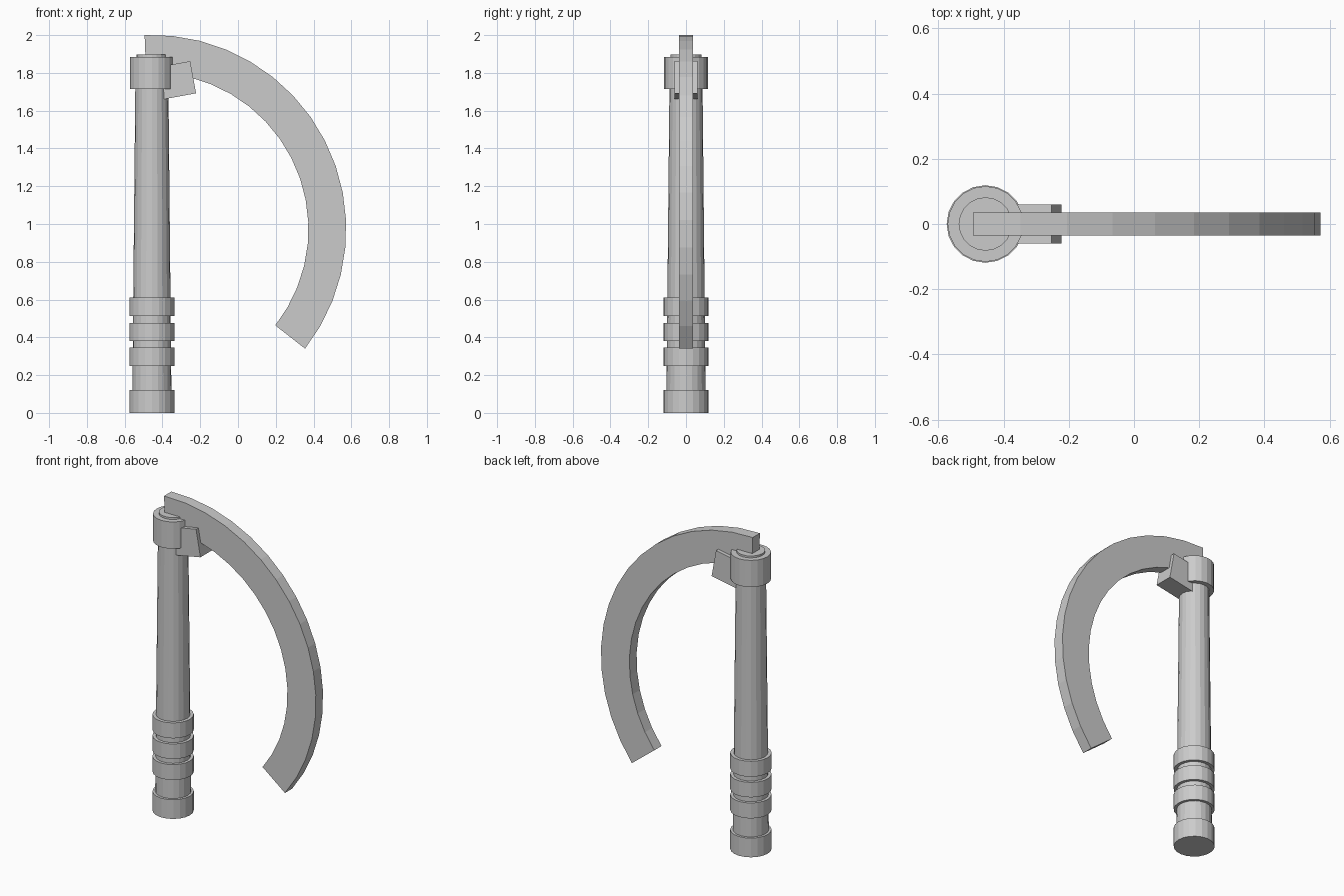
import bpy, bmesh
from math import radians, sin, cos

if "Cube" in bpy.data.objects:
    bpy.data.objects.remove(bpy.data.objects["Cube"])

AXIS_X = -0.456
SIDES = 20


def cylinder(name, z0, z1, r0, r1=None):
    r1 = r0 if r1 is None else r1
    bpy.ops.mesh.primitive_cone_add(vertices=SIDES, radius1=r0, radius2=r1, depth=z1 - z0,
                                    location=(AXIS_X, 0, (z0 + z1) / 2))
    bpy.context.object.name = name


def prism(name, outline, half):
    """Extrude an x-z outline along y, symmetric about y = 0."""
    bm = bmesh.new()
    face = bm.faces.new([bm.verts.new((x, -half, z)) for x, z in outline])
    ext = bmesh.ops.extrude_face_region(bm, geom=[face])
    moved = [v for v in ext["geom"] if isinstance(v, bmesh.types.BMVert)]
    bmesh.ops.translate(bm, verts=moved, vec=(0, 2 * half, 0))
    bmesh.ops.recalc_face_normals(bm, faces=bm.faces)
    mesh = bpy.data.meshes.new(name)
    bm.to_mesh(mesh)
    bm.free()
    bpy.context.collection.objects.link(bpy.data.objects.new(name, mesh))


# Tapered handle, with grip rings, collar and end cap
cylinder("handle_shaft", 0.06, 1.80, 0.104, 0.087)
for i, (z0, z1) in enumerate([(0, 0.122), (0.247, 0.345), (0.381, 0.476), (0.512, 0.61)]):
    cylinder(f"grip_ring_{i + 1}", z0, z1, 0.119)
cylinder("collar", 1.715, 1.885, 0.116)
cylinder("top_cap", 1.87, 1.897, 0.082)

# Tilted bracket clamping the blade
prism("blade_bracket", [(-0.46, 1.648), (-0.222, 1.692), (-0.253, 1.862), (-0.46, 1.824)], 0.06)

# Curved blade: 16 flat segments of a circular band
START, END, SEGS = 92.2, -38.0, 16
angles = [radians(START + (END - START) * i / SEGS) for i in range(SEGS + 1)]
band = [(1.028, a) for a in angles] + [(0.828, a) for a in reversed(angles)]
prism("blade", [(-0.455 + r * cos(a), 0.973 + r * sin(a)) for r, a in band], 0.036)
